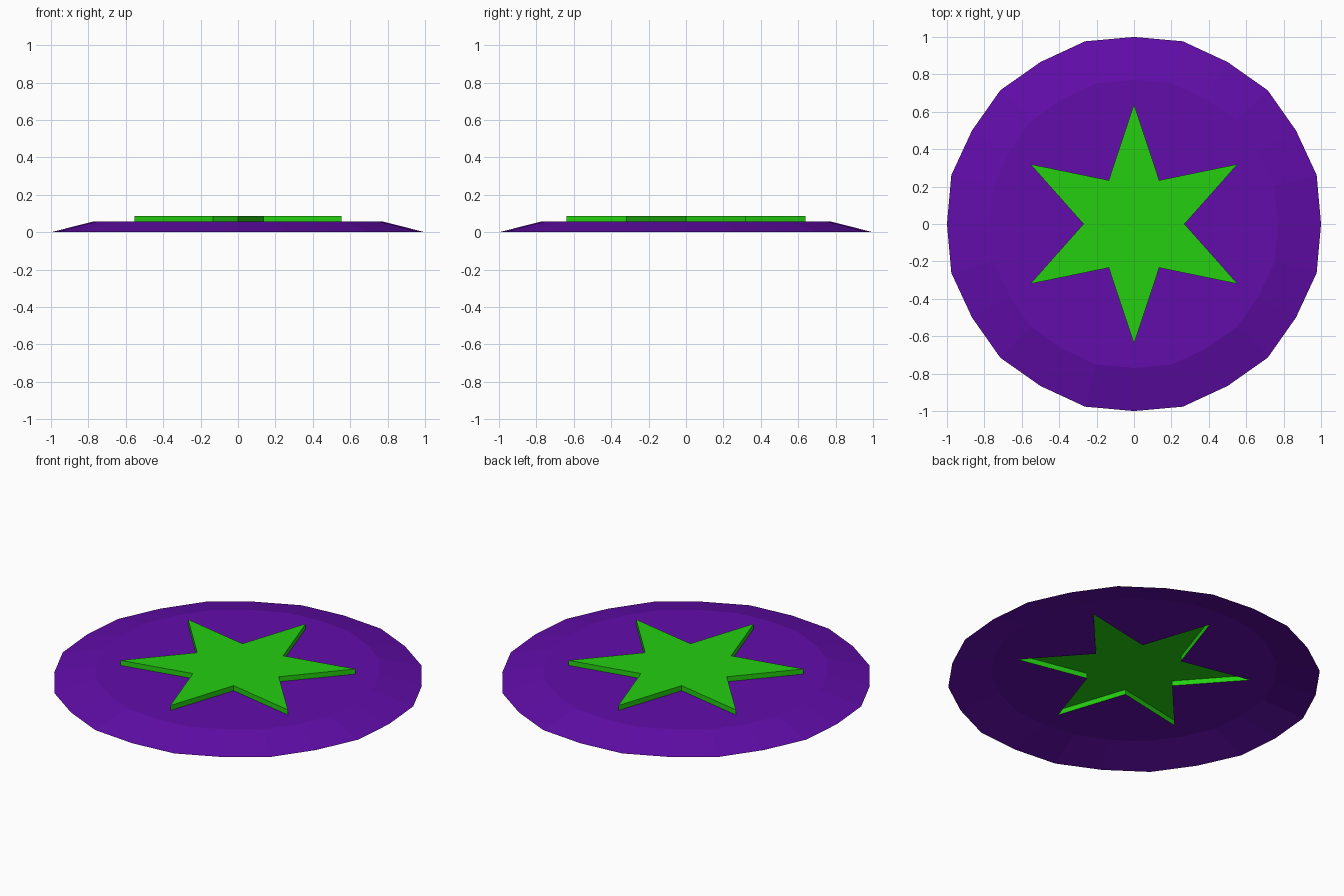
import bpy, bmesh, math

if "Cube" in bpy.data.objects:
    bpy.data.objects.remove(bpy.data.objects["Cube"])

RIM_R, CAP_R, CAP_Z, STAR_Z = 1.0, 0.77, 0.058, 0.088
STAR_OUT, STAR_IN = 0.64, 0.27


def material(name, rgb):
    m = bpy.data.materials.new(name)
    m.diffuse_color = (*rgb, 1)
    m.use_nodes = True
    m.node_tree.nodes["Principled BSDF"].inputs["Base Color"].default_value = m.diffuse_color
    return m


def ring(bm, radii, count, z):
    """Closed ring of vertices, cycling through the given radii."""
    out = []
    for i in range(count):
        a, r = math.tau * i / count, radii[i % len(radii)]
        out.append(bm.verts.new((r * math.cos(a), r * math.sin(a), z)))
    return out


def wall(bm, lower, upper):
    n = len(lower)
    for i in range(n):
        j = (i + 1) % n
        bm.faces.new((lower[i], lower[j], upper[j], upper[i]))


def finish(bm, name, mat):
    me = bpy.data.meshes.new(name)
    bm.to_mesh(me)
    bm.free()
    me.materials.append(mat)
    bpy.context.collection.objects.link(bpy.data.objects.new(name, me))


purple = material("purple", (0.12, 0.004, 0.40))
green = material("green", (0.018, 0.62, 0.005))

# Base plate: open-bottomed bevelled disc with a star-shaped opening
bm = bmesh.new()
rim = ring(bm, (RIM_R, RIM_R * 1.011), 24, 0)
cap = ring(bm, (CAP_R, CAP_R * 1.011), 24, CAP_Z)
hole = ring(bm, (STAR_IN, STAR_OUT), 12, CAP_Z)
wall(bm, rim, cap)
for i in range(12):
    k = 2 * i
    bm.faces.new((cap[k], cap[k + 1], cap[(k + 2) % 24], hole[(i + 1) % 12], hole[i]))
finish(bm, "base_plate", purple)

# Raised star: hollow below, so it is visible through the opening
bm = bmesh.new()
low = ring(bm, (STAR_IN, STAR_OUT), 12, CAP_Z)
top = ring(bm, (STAR_IN, STAR_OUT), 12, STAR_Z)
wall(bm, low, top)
bm.faces.new(top)
finish(bm, "raised_star", green)
